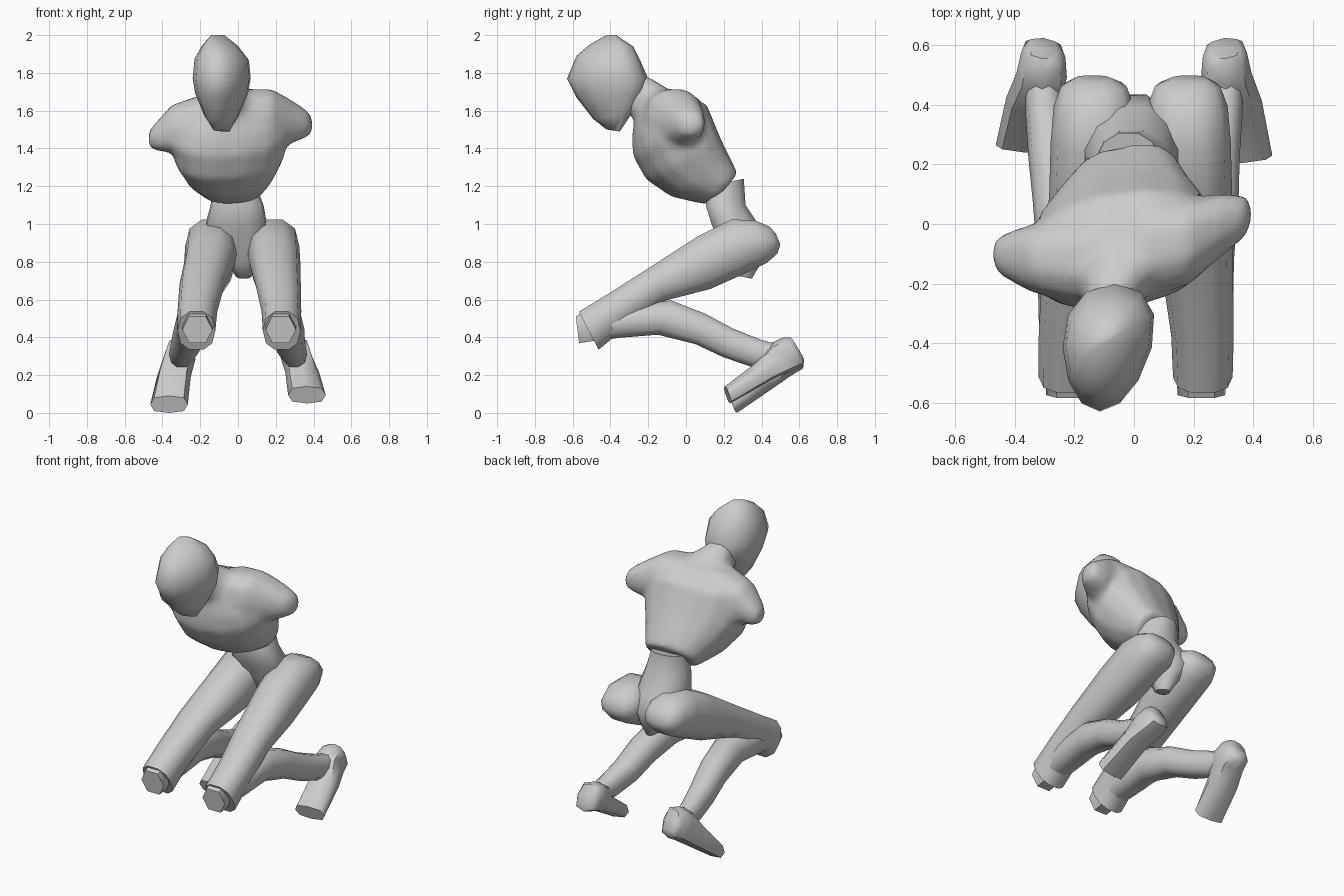
import bpy, bmesh, math
from mathutils import Vector

cube = bpy.data.objects.get("Cube")
if cube:
    bpy.data.objects.remove(cube, do_unlink=True)

GREY = (0.6, 0.6, 0.6, 1)
mat = bpy.data.materials.new("light grey")
mat.use_nodes = True
mat.diffuse_color = GREY
mat.node_tree.nodes["Principled BSDF"].inputs["Base Color"].default_value = GREY


def select(obs):
    bpy.ops.object.select_all(action='DESELECT')
    for ob in obs:
        ob.select_set(True)
    bpy.context.view_layer.objects.active = obs[0]


def skin(name, loops):
    """Bridge a row of equal vertex loops and cap both ends."""
    bm = bmesh.new()
    rows = [[bm.verts.new(p) for p in loop] for loop in loops]
    n = len(rows[0])
    for a, b in zip(rows, rows[1:]):
        for i in range(n):
            j = (i + 1) % n
            bm.faces.new((a[i], a[j], b[j], b[i]))
    bm.faces.new(rows[0][::-1])
    bm.faces.new(rows[-1])
    bmesh.ops.recalc_face_normals(bm, faces=bm.faces)
    mesh = bpy.data.meshes.new(name)
    bm.to_mesh(mesh)
    bm.free()
    mesh.materials.append(mat)
    ob = bpy.data.objects.new(name, mesh)
    bpy.context.collection.objects.link(ob)
    select([ob])
    bpy.ops.object.shade_smooth_by_angle(angle=math.radians(55))
    return ob


def soft(v, power):
    return math.copysign(abs(v) ** power, v)


def oval(center, across, depth, sides, power=0.85, taper=0):
    """Rounded section; taper narrows the side that depth points to."""
    pts = []
    for i in range(sides):
        t = math.tau * i / sides
        c, s = soft(math.cos(t), power), soft(math.sin(t), power)
        pts.append(center + across * c * (1 - taper * s) + depth * s)
    return pts


def body(name, sections, lean=(1, 0, 0), sides=10, power=0.85, taper=0, side=1, turn=0):
    """Sections: centre x, half width, (y, z) of one profile edge, (y, z) of the other."""
    loops = []
    for x, w, a, b in sections:
        p, q = Vector((x * side + turn, *a)), Vector((x * side - turn, *b))
        across = Vector(lean).normalized() * w
        loops.append(oval((p + q) / 2, across, (p - q) / 2, sides, power, taper))
    return skin(name, loops)


def stump(name, sections):
    """Sideways limb: centre point, half size in y, half size in z."""
    return skin(name, [oval(Vector(c), Vector((0, ry, 0)), Vector((0, 0, rz)), 10)
                       for c, ry, rz in sections])


# Egg-shaped head with a narrow face, bowed forward and turned a little
body("head", [
    (-.11, .025, (-.42, 2.0), (-.37, 2.0)),
    (-.10, .09, (-.51, 1.95), (-.28, 1.94)),
    (-.09, .14, (-.58, 1.89), (-.24, 1.86)),
    (-.09, .15, (-.63, 1.77), (-.20, 1.77)),
    (-.09, .135, (-.58, 1.67), (-.21, 1.70)),
    (-.09, .085, (-.49, 1.555), (-.29, 1.58)),
    (-.09, .035, (-.42, 1.50), (-.35, 1.49))],
    sides=12, power=0.95, taper=0.2, turn=-.025)

# Barrel torso, turned slightly towards its right
torso = body("torso", [
    (-.05, .14, (-.27, 1.56), (-.13, 1.72)),
    (-.04, .27, (-.28, 1.46), (-.03, 1.69)),
    (-.045, .325, (-.275, 1.36), (.105, 1.63)),
    (-.045, .295, (-.205, 1.235), (.175, 1.46)),
    (-.04, .235, (-.075, 1.145), (.225, 1.36)),
    (-.025, .165, (.12, 1.10), (.27, 1.27))],
    lean=(1, .13, .05), sides=14)

# Neck
neck = body("neck", [
    (-.08, .08, (-.34, 1.60), (-.27, 1.80)),
    (-.07, .10, (-.29, 1.57), (-.19, 1.78)),
    (-.03, .16, (-.20, 1.50), (-.08, 1.71))])

# Upper arms, cut off short
left_arm = stump("left_arm", [
    ((.02, -.08, 1.57), .17, .15), ((.18, -.06, 1.565), .15, .155),
    ((.29, -.005, 1.54), .11, .115), ((.37, .025, 1.53), .075, .07),
    ((.395, .04, 1.52), .04, .04)])
right_arm = stump("right_arm", [
    ((-.08, -.09, 1.55), .16, .15), ((-.22, -.12, 1.53), .145, .15),
    ((-.35, -.115, 1.505), .115, .13), ((-.44, -.105, 1.46), .075, .075),
    ((-.475, -.10, 1.45), .04, .04)])

# Fuse the upper body so shoulders and neck flow into the chest
select([torso, neck, left_arm, right_arm])
bpy.ops.object.join()
fuse = torso.modifiers.new("fuse", 'REMESH')
fuse.mode = 'VOXEL'
fuse.voxel_size = 0.022
fuse.use_smooth_shade = True
blend = torso.modifiers.new("blend", 'SMOOTH')
blend.factor = 0.5
blend.iterations = 7

# Narrow waist flaring into the pelvis
body("waist_and_pelvis", [
    (-.02, .11, (.12, 1.20), (.31, 1.24)),
    (-.005, .14, (.10, 1.10), (.32, 1.10)),
    (-.01, .165, (.13, 1.00), (.40, .98)),
    (.00, .14, (.17, .90), (.44, .88)),
    (.02, .08, (.21, .80), (.40, .79)),
    (.03, .04, (.25, .73), (.35, .71))], taper=-.2)

# Folded legs: same profile each side, with the left set further out at the hip
for label, side, hip, toe in (("left", 1, .045, .05), ("right", -1, 0, 0)):
    body(label + "_thigh", [
        (.14 + hip, .06, (.475, .95), (.50, .89)),
        (.135 + hip, .11, (.44, .99), (.485, .84)),
        (.135 + hip, .135, (.36, 1.025), (.43, .79)),
        (.14 + hip, .14, (.24, 1.03), (.31, .73)),
        (.15 + hip, .135, (.06, .94), (.13, .65)),
        (.19 + hip / 2, .12, (-.20, .77), (-.11, .59)),
        (.215 + hip / 3, .105, (-.42, .63), (-.33, .44)),
        (.22 + hip / 4, .10, (-.57, .54), (-.46, .33))], side=side)
    body(label + "_kneecap", [
        (.215 + hip / 4, .085, (-.50, .57), (-.42, .38)),
        (.215 + hip / 4, .08, (-.585, .52), (-.565, .36))], sides=6, side=side)
    body(label + "_shin", [
        (.22 + hip / 4, .085, (-.46, .54), (-.46, .38)),
        (.225 + hip / 4, .095, (-.30, .57), (-.34, .395)),
        (.23 + hip / 4, .095, (-.08, .60), (-.15, .41)),
        (.25 + hip / 4, .09, (.10, .53), (.05, .36)),
        (.275, .08, (.25, .45), (.20, .29)),
        (.30, .065, (.40, .39), (.35, .24)),
        (.31, .055, (.50, .36), (.47, .25))], side=side)
    body(label + "_foot", [
        (.305, .05, (.555, .40), (.625, .28)),
        (.305, .075, (.515, .40), (.62, .235 + toe * .2)),
        (.31, .085, (.44, .365), (.56, .20 + toe * .4)),
        (.34, .09, (.37 - toe * .4, .25), (.46, .13 + toe)),
        (.365, .10, (.24 - toe * .7, .09 + toe), (.27 - toe * .7, toe))],
        lean=(1, .1 * side, 0), sides=8, power=0.7, side=side)
